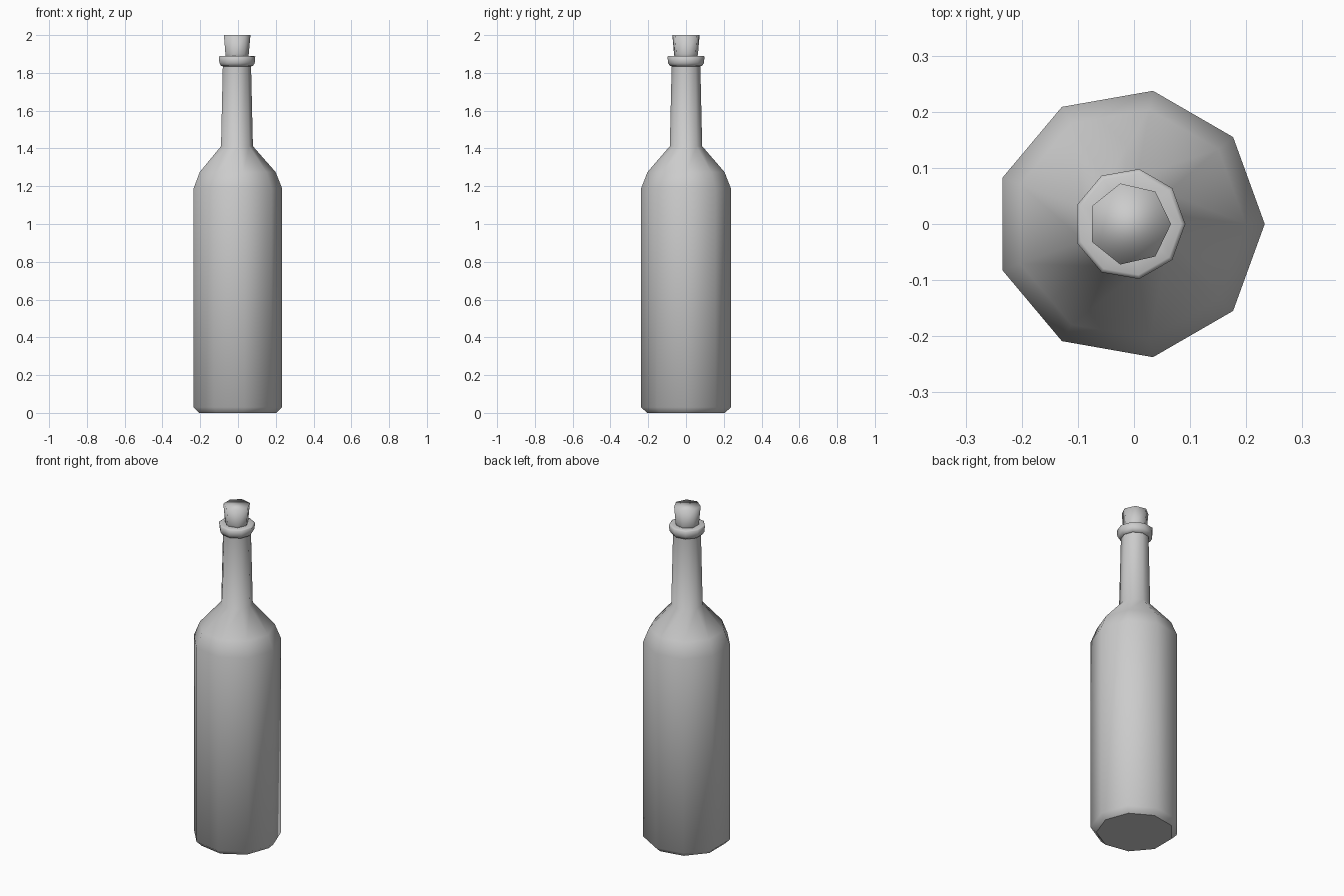
import bpy, bmesh, math

if "Cube" in bpy.data.objects:
    bpy.data.objects.remove(bpy.data.objects["Cube"])

CX = -0.008  # odd-sided rings are offset so the bounds are centred


def lathe(name, profile, sides, cap_start=True, cap_end=True, angle=None):
    """Revolve (radius, z) points; angle=None means fully smooth."""
    bm = bmesh.new()
    rings = []
    for r, z in profile:
        rings.append([bm.verts.new((CX + r * math.cos(2 * math.pi * i / sides),
                                    r * math.sin(2 * math.pi * i / sides), z))
                      for i in range(sides)])
    for a, b in zip(rings, rings[1:]):
        for i in range(sides):
            j = (i + 1) % sides
            bm.faces.new((a[i], a[j], b[j], b[i])).smooth = True
    if cap_start:
        bm.faces.new(rings[0][::-1]).smooth = angle is None
    if cap_end:
        bm.faces.new(rings[-1]).smooth = angle is None
    for e in bm.edges:
        if angle is not None and len(e.link_faces) == 2:
            e.smooth = e.calc_face_angle() < math.radians(angle)
    mesh = bpy.data.meshes.new(name)
    bm.to_mesh(mesh)
    bm.free()
    obj = bpy.data.objects.new(name, mesh)
    bpy.context.collection.objects.link(obj)
    return obj


# Glass body: base bevel, straight wall, shoulder and tapering neck
lathe("bottle_body", [(0.210, 0.0), (0.241, 0.03), (0.241, 1.19), (0.207, 1.275),
                      (0.087, 1.412), (0.077, 1.84)], 9, cap_end=False, angle=60)

# Lip ring around the mouth
lathe("lip_ring", [(0.077, 1.835), (0.086, 1.836), (0.0965, 1.852), (0.0995, 1.886),
                   (0.092, 1.890), (0.060, 1.890)], 9,
      cap_start=False, cap_end=False, angle=35)

# Seven-sided cork, wider at the top
lathe("cork", [(0.061, 1.87), (0.065, 1.90), (0.074, 2.0)], 7)
